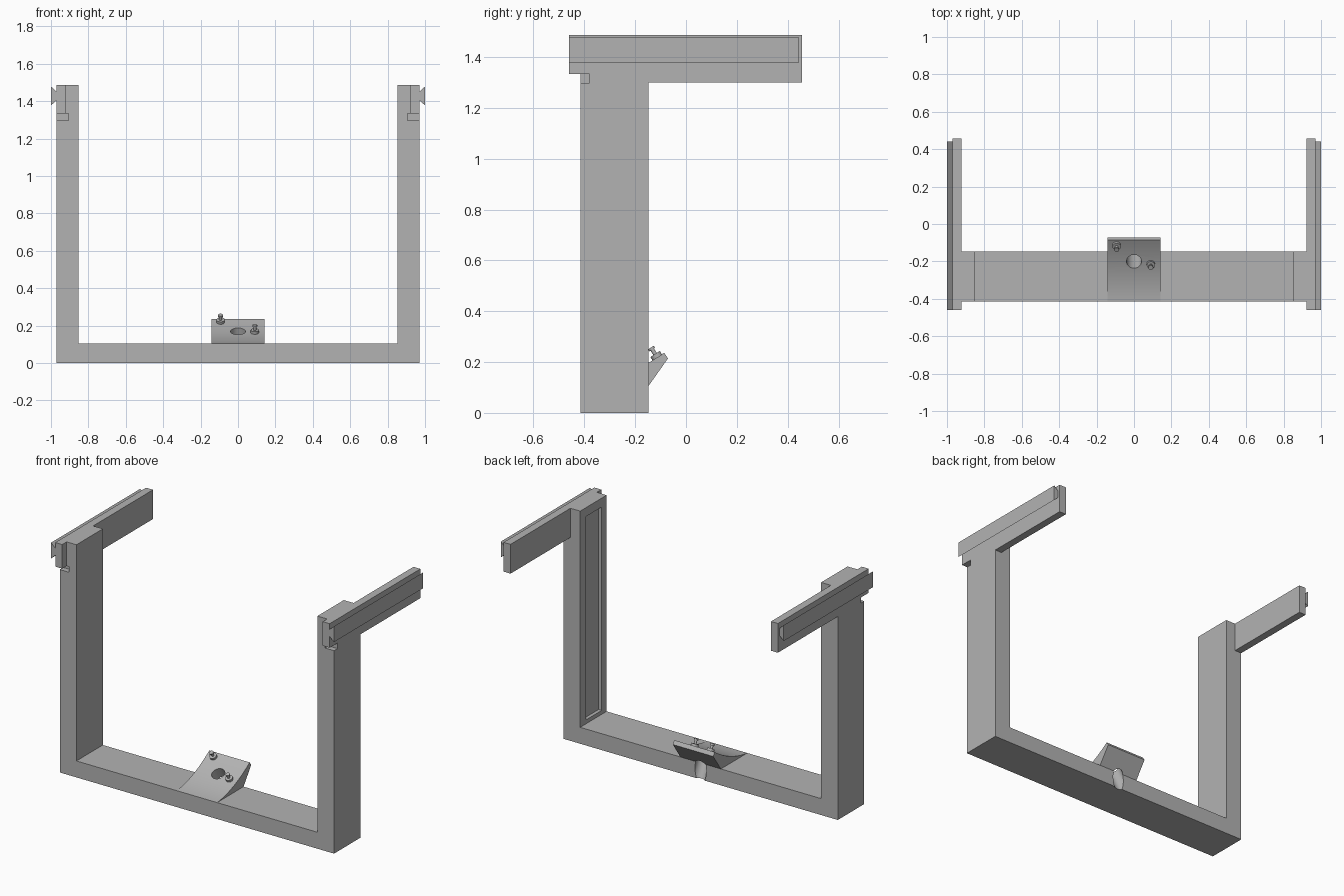
import bpy, bmesh, math
from mathutils import Vector

if "Cube" in bpy.data.objects:
    bpy.data.objects.remove(bpy.data.objects["Cube"], do_unlink=True)

grey = bpy.data.materials.new("plain grey")
grey.use_nodes = True
grey.diffuse_color = (0.45, 0.45, 0.45, 1)
grey.node_tree.nodes["Principled BSDF"].inputs["Base Color"].default_value = grey.diffuse_color


def finish(name, bm):
    bmesh.ops.recalc_face_normals(bm, faces=bm.faces)
    mesh = bpy.data.meshes.new(name)
    bm.to_mesh(mesh)
    bm.free()
    mesh.materials.append(grey)
    ob = bpy.data.objects.new(name, mesh)
    bpy.context.collection.objects.link(ob)
    return ob


def prism(name, outline, axis, start, end):
    """Extrude an outline along x (outline in y, z) or y (outline in x, z)."""
    bm = bmesh.new()
    put = (lambda p: (start, *p)) if axis == "x" else (lambda p: (p[0], start, p[1]))
    face = bm.faces.new([bm.verts.new(put(p)) for p in outline])
    moved = bmesh.ops.extrude_face_region(bm, geom=[face])["geom"]
    step = Vector((end - start, 0, 0) if axis == "x" else (0, end - start, 0))
    bmesh.ops.translate(bm, vec=step, verts=[v for v in moved if isinstance(v, bmesh.types.BMVert)])
    return finish(name, bm)


def box(name, x, y, z):
    return prism(name, [(x[0], z[0]), (x[1], z[0]), (x[1], z[1]), (x[0], z[1])], "y", *y)


def rod(name, foot, direction, sections, sides=32):
    """Stack of cylinders along a direction; sections are (radius, from, to)."""
    bm = bmesh.new()
    turn = Vector(direction).to_track_quat("Z", "Y")
    for radius, low, high in sections:
        made = bmesh.ops.create_cone(bm, cap_ends=True, segments=sides, radius1=radius,
                                     radius2=radius, depth=high - low)["verts"]
        for v in made:
            v.co = turn @ (v.co + Vector((0, 0, (low + high) / 2))) + Vector(foot)
    return finish(name, bm)


def cut(targets, cutter):
    for ob in targets:
        mod = ob.modifiers.new("cut", "BOOLEAN")
        mod.operation, mod.solver, mod.object = "DIFFERENCE", "EXACT", cutter
        bpy.context.view_layer.update()
        result = bpy.data.meshes.new_from_object(ob.evaluated_get(bpy.context.evaluated_depsgraph_get()))
        ob.modifiers.clear()
        ob.data = result
    bpy.data.objects.remove(cutter, do_unlink=True)


def smooth(ob):
    bpy.ops.object.select_all(action="DESELECT")
    ob.select_set(True)
    bpy.context.view_layer.objects.active = ob
    bpy.ops.object.shade_smooth_by_angle(angle=math.radians(25))


FRONT, BACK = -0.415, -0.148
OUT, IN, TOP, FLOOR = 0.97, 0.852, 1.487, 0.105

# U-shaped frame: base and two posts
frame = prism("frame", [(-OUT, 0), (OUT, 0), (OUT, TOP), (IN, TOP), (IN, FLOOR),
                        (-IN, FLOOR), (-IN, TOP), (-OUT, TOP)], "y", FRONT, BACK)

# Recessed panel on the inner face of the left post
cut([frame], box("recess_cutter", (IN - 0.05, IN + 0.022), (-0.365, -0.205), (0.13, 1.43)))

# Arms, front lips, flared rails and the notches below the lips
for side, label in ((1, "left"), (-1, "right")):
    span = sorted((side * 0.921, side * OUT))
    box(label + "_arm", span, (BACK, 0.457), (1.3, TOP))
    box(label + "_lip", span, (-0.46, FRONT), (1.333, TOP))
    prism(label + "_rail", [(side * OUT, 1.405), (side, 1.377), (side, 1.478), (side * OUT, 1.45)],
          "y", -0.46, 0.442)
    notch = sorted((side * 0.906, side * 1.05))
    cut([frame], box("notch_cutter", notch, (FRONT - 0.05, -0.38), (1.297, 1.333)))


# Concave wedge bracket on the base
def height(y):
    t = y - FRONT
    return FLOOR + 0.1 * t + 0.91 * t * t


def normal(y):
    return Vector((0, -0.1 - 1.82 * (y - FRONT), 1)).normalized()


STEPS, LIP = 16, -0.086
curve = [FRONT + (LIP - FRONT) * i / STEPS for i in range(STEPS + 1)]
outline = [(y, height(y) if i else FLOOR) for i, y in enumerate(curve)]
bracket = prism("bracket", outline + [(-0.071, 0.214), (BACK, FLOOR)], "x", -0.143, 0.143)

# Slanted hole through the bracket and the back of the base
aim = normal(-0.2)
cut([frame, bracket], rod("hole_cutter", (0, -0.2, height(-0.2)), aim, [(0.04, -0.4, 0.2)], 48))
smooth(bracket)
smooth(frame)

# Stepped pegs standing on the bracket
for label, x, y in (("right", -0.093, -0.113), ("left", 0.09, -0.214)):
    peg = rod(label + "_peg", (x, y, height(y)), normal(y),
              [(0.022, -0.004, 0.016), (0.008, 0.016, 0.036), (0.013, 0.036, 0.046)], 24)
    smooth(peg)
